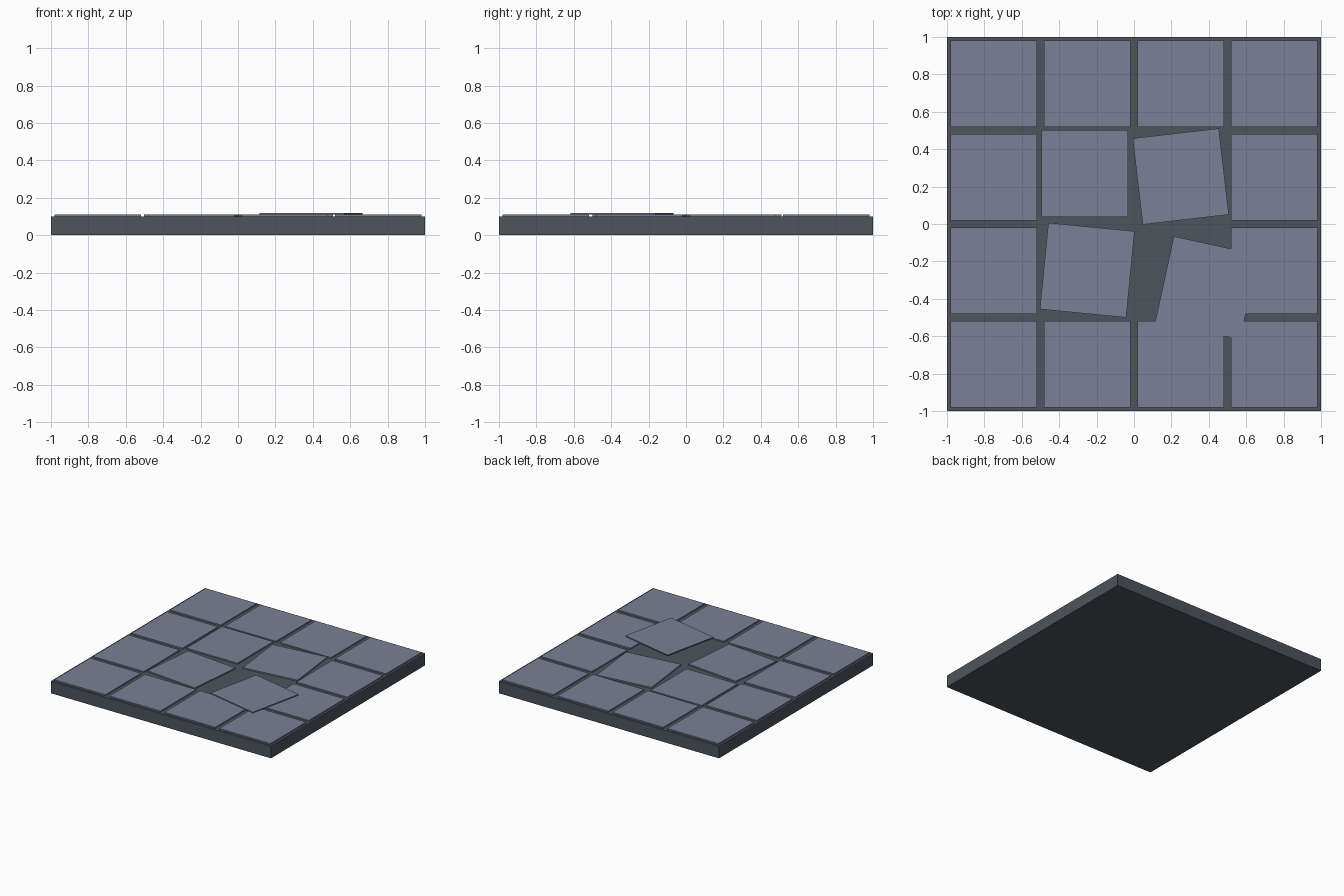
import bpy
import math

if "Cube" in bpy.data.objects:
    bpy.data.objects.remove(bpy.data.objects["Cube"])


def material(name, rgb):
    m = bpy.data.materials.new(name)
    m.diffuse_color = (*rgb, 1.0)
    m.use_nodes = True
    m.node_tree.nodes["Principled BSDF"].inputs["Base Color"].default_value = m.diffuse_color
    return m


stone = material("blue grey tile", (0.195, 0.216, 0.305))
mortar = material("dark slate base", (0.072, 0.089, 0.107))


def box(name, size, x, y, z0, z1, mat, angle=0.0):
    """Square slab between z0 and z1, turned by angle degrees."""
    bpy.ops.mesh.primitive_cube_add(size=1, location=(x, y, (z0 + z1) / 2),
                                    rotation=(0, 0, math.radians(angle)))
    ob = bpy.context.object
    ob.name = name
    ob.scale = (size, size, z1 - z0)
    bpy.ops.object.transform_apply(location=False, rotation=False, scale=True)
    ob.data.materials.append(mat)
    return ob


# Floor slab
box("floor_base", 2.0, 0, 0, 0, 0.10, mortar)

# Shifted tiles: (column, row) -> x, y, angle, bottom, top
shifted = {
    (1, 2): (-0.263, 0.27, 0, 0.10, 0.11),
    (2, 2): (0.25, 0.254, 6.6, 0.10, 0.11),
    (1, 1): (-0.25, -0.247, -5.6, 0.10, 0.11),
    (2, 1): (0.39, -0.342, -12.3, 0.11, 0.118),   # loose tile on top of its neighbours
}

# Four by four tiles
for col in range(4):
    for row in range(4):
        regular = (-0.75 + 0.5 * col, -0.75 + 0.5 * row, 0, 0.10, 0.11)
        x, y, angle, z0, z1 = shifted.get((col, row), regular)
        box(f"tile_{col}_{row}", 0.464, x, y, z0, z1, stone, angle)
